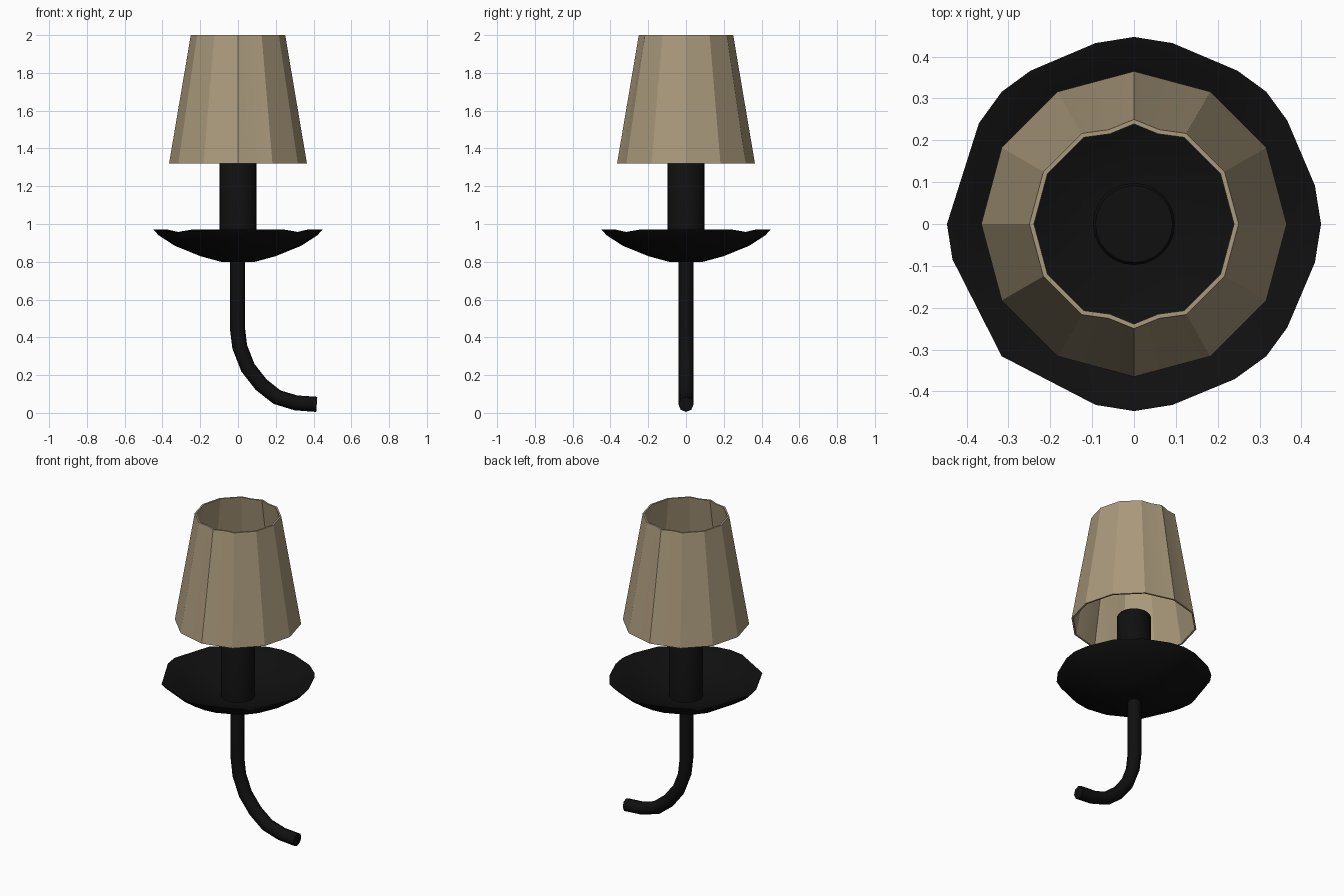
import bpy, bmesh
from math import sin, cos, radians

cube = bpy.data.objects.get("Cube")
if cube:
    bpy.data.objects.remove(cube, do_unlink=True)


def make_material(name, rgb):
    mat = bpy.data.materials.new(name)
    mat.use_nodes = True
    mat.diffuse_color = (*rgb, 1)
    bsdf = mat.node_tree.nodes["Principled BSDF"]
    bsdf.inputs["Base Color"].default_value = (*rgb, 1)
    bsdf.inputs["Roughness"].default_value = 0.8
    return mat


tan = make_material("tan fabric", (0.40, 0.32, 0.20))
black = make_material("black iron", (0.005, 0.005, 0.005))


def smooth(obj, angle):
    bpy.ops.object.select_all(action="DESELECT")
    obj.select_set(True)
    bpy.context.view_layer.objects.active = obj
    bpy.ops.object.shade_smooth_by_angle(angle=radians(angle))


def loft(name, mat, angles, levels, point, angle, closed=False):
    """Bridge one ring per level; point(level, degrees) gives radius and height."""
    bm = bmesh.new()
    rings = []
    for level in levels:
        ring = []
        for a in angles:
            r, z = point(level, a)
            ring.append(bm.verts.new((r * cos(radians(a)), r * sin(radians(a)), z)))
        rings.append(ring)
    pairs = list(zip(rings, rings[1:]))
    if closed:
        pairs.append((rings[-1], rings[0]))
    else:
        bm.faces.new(rings[0])
        bm.faces.new(rings[-1])
    n = len(angles)
    for low, high in pairs:
        for i in range(n):
            j = (i + 1) % n
            bm.faces.new((low[i], low[j], high[j], high[i]))
    bmesh.ops.recalc_face_normals(bm, faces=bm.faces)
    mesh = bpy.data.meshes.new(name)
    bm.to_mesh(mesh)
    bm.free()
    mesh.materials.append(mat)
    obj = bpy.data.objects.new(name, mesh)
    bpy.context.collection.objects.link(obj)
    smooth(obj, angle)
    return obj


# Lampshade: open twelve-sided cone with shallow pleats at the top, front and back
def shade_point(level, a):
    r, z = level
    if a % 30:
        r *= cos(radians(15))
        if z > 1.9 and abs(sin(radians(a))) > 0.9:
            r -= 0.008
    return r, z


loft("lampshade", tan, range(0, 360, 15),
     [(0.365, 1.32), (0.25, 2.0), (0.239, 2.0), (0.354, 1.32)],
     shade_point, 25, closed=True)


# Drip dish: shallow uneven bowl whose rim dips at the diagonals
def dish_point(level, a):
    r, z = level
    if r > 0.4:
        if a % 45 == 0:
            r += 0.005
        if a % 90 == 45:
            z -= 0.012
    return r, z


dish_angles = [0, 12, 34, 45, 56, 78, 90, 102, 124, 135, 147, 180,
               191, 225, 258, 270, 282, 303, 315, 326, 348]
loft("drip_dish", black, dish_angles,
     [(0.09, 0.80), (0.20, 0.83), (0.335, 0.885), (0.415, 0.94), (0.442, 0.97),
      (0.425, 0.967), (0.33, 0.92), (0.20, 0.868), (0.09, 0.85)],
     dish_point, 30)

# Candle tube
loft("candle_tube", black, range(0, 360, 15),
     [(0.098, 0.802), (0.098, 1.362), (0.092, 1.37)],
     lambda level, a: level, 40)

# Curved arm
path = [(0, 0.82), (0, 0.45), (0.012, 0.35), (0.055, 0.24), (0.125, 0.15),
        (0.21, 0.083), (0.31, 0.053), (0.42, 0.045)]
curve = bpy.data.curves.new("arm", "CURVE")
curve.dimensions = "3D"
curve.bevel_depth = 0.04
curve.bevel_resolution = 2
curve.use_fill_caps = True
spline = curve.splines.new("POLY")
spline.points.add(len(path) - 1)
for p, (x, z) in zip(spline.points, path):
    p.co = (x - 0.003, 0, z, 1)
curve.materials.append(black)
arm = bpy.data.objects.new("arm", curve)
bpy.context.collection.objects.link(arm)
bpy.ops.object.select_all(action="DESELECT")
arm.select_set(True)
bpy.context.view_layer.objects.active = arm
bpy.ops.object.convert(target="MESH")
smooth(bpy.context.view_layer.objects.active, 50)
